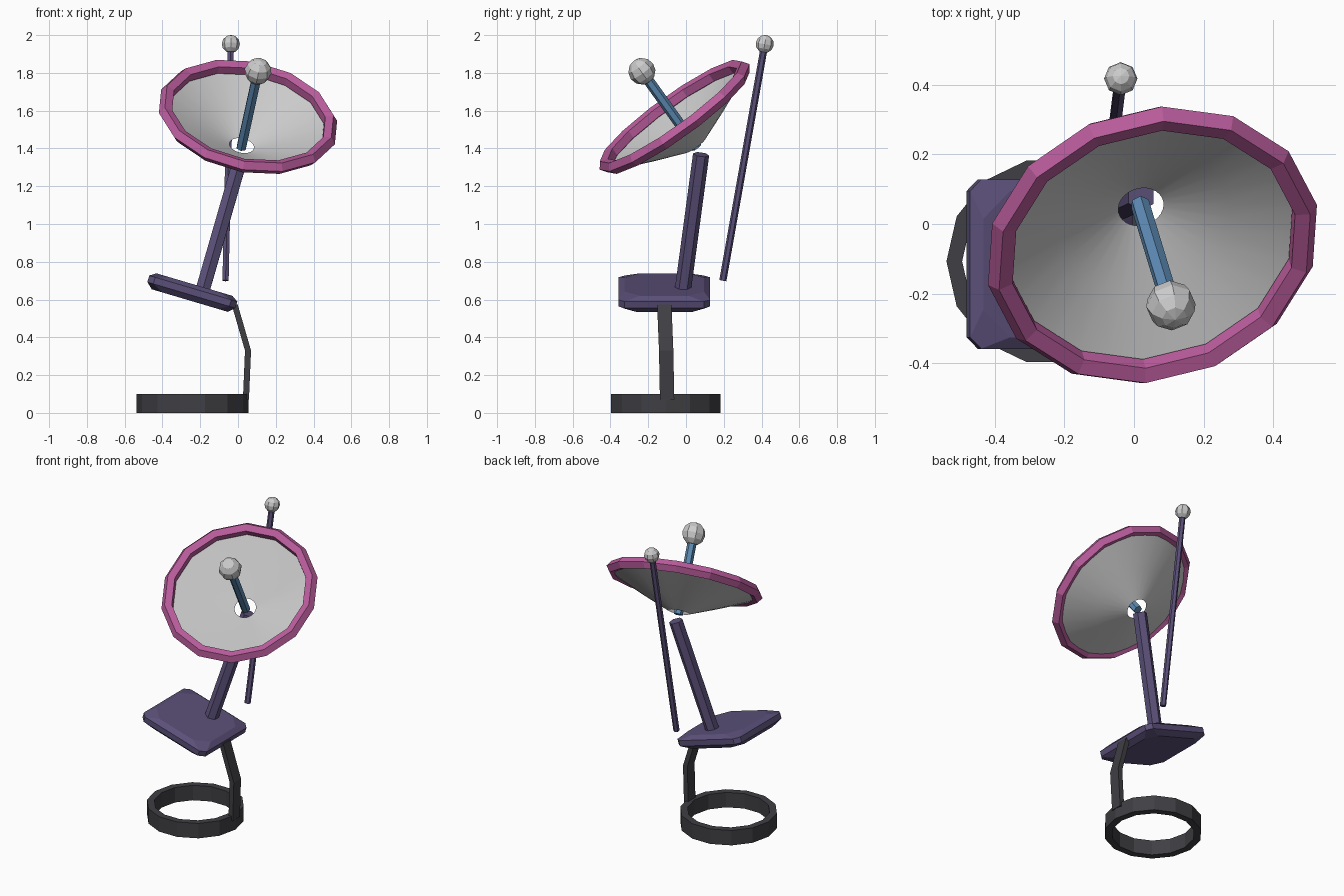
import bpy, bmesh
from math import pi, sin, cos, radians
from mathutils import Vector, Matrix

if "Cube" in bpy.data.objects:
    bpy.data.objects.remove(bpy.data.objects["Cube"])

Z = Vector((0, 0, 1))


def paint(name, rgb):
    m = bpy.data.materials.new(name)
    m.diffuse_color = (*rgb, 1)
    m.use_nodes = True
    m.node_tree.nodes["Principled BSDF"].inputs["Base Color"].default_value = m.diffuse_color
    return m


DARK = paint("dark", (0.05, 0.05, 0.058))
PURPLE = paint("purple", (0.105, 0.08, 0.19))
PINK = paint("pink", (0.5, 0.11, 0.34))
BLUE = paint("blue", (0.11, 0.26, 0.46))


def finish(name, bm, mat=None, smooth=False, matrix=Matrix(), closed=True):
    if closed:
        bmesh.ops.recalc_face_normals(bm, faces=bm.faces)
    me = bpy.data.meshes.new(name)
    bm.to_mesh(me)
    bm.free()
    ob = bpy.data.objects.new(name, me)
    bpy.context.collection.objects.link(ob)
    ob.matrix_world = matrix
    if mat:
        me.materials.append(mat)
    for p in me.polygons:
        p.use_smooth = smooth
    return ob


def loft(bm, rings, loop=False, caps=False):
    """Join equal-length closed rings of points with quads."""
    vs = [[bm.verts.new(p) for p in r] for r in rings]
    pairs = list(zip(vs, vs[1:])) + ([(vs[-1], vs[0])] if loop else [])
    for a, b in pairs:
        for i in range(len(a)):
            j = (i + 1) % len(a)
            bm.faces.new((a[i], a[j], b[j], b[i]))
    if caps:
        bm.faces.new(vs[0][::-1])
        bm.faces.new(vs[-1])


def lathe(name, profile, sides, mat=None, matrix=Matrix(), loop=True, smooth=False, phase=0):
    bm = bmesh.new()
    angles = [phase + 2 * pi * i / sides for i in range(sides)]
    loft(bm, [[(r * cos(a), r * sin(a), z) for a in angles] for r, z in profile], loop)
    return finish(name, bm, mat, smooth, matrix, closed=loop)


def aim(direction, at):
    return Matrix.Translation(at) @ Z.rotation_difference(direction).to_matrix().to_4x4()


def rod(name, a, b, r, mat, sides=6):
    a, b = Vector(a), Vector(b)
    bm = bmesh.new()
    bmesh.ops.create_cone(bm, cap_ends=True, segments=sides, radius1=r, radius2=r,
                          depth=(b - a).length)
    return finish(name, bm, mat, matrix=aim(b - a, (a + b) / 2))


def ball(name, at, r, direction):
    bm = bmesh.new()
    bmesh.ops.create_uvsphere(bm, u_segments=8, v_segments=6, radius=r)
    return finish(name, bm, matrix=aim(direction, at))


# Base ring
lathe("base_ring", [(0.297, 0), (0.297, 0.1), (0.252, 0.1), (0.252, 0)], 14, DARK,
      Matrix.Translation((-0.241, -0.107, 0)))

# Bent support arm
bm = bmesh.new()
path = [(0.042, -0.10, 0.07), (0.053, -0.105, 0.33), (-0.018, -0.115, 0.575)]
loft(bm, [[(x + sx * 0.016, y + sy * 0.038, z)
           for sx, sy in ((-1, -1), (1, -1), (1, 1), (-1, 1))] for x, y, z in path], caps=True)
finish("support_arm", bm, DARK)


# Tilted chamfered platform
def octagon(half, edge, z):
    quarter = [(half, -edge), (half, edge)]
    out = []
    for k in range(4):
        c, s = round(cos(k * pi / 2)), round(sin(k * pi / 2))
        out += [(c * x - s * y, s * x + c * y, z) for x, y in quarter]
    return out


bm = bmesh.new()
loft(bm, [octagon(0.21, 0.15, -0.044), octagon(0.243, 0.21, -0.014),
          octagon(0.243, 0.21, 0.022), octagon(0.21, 0.13, 0.044)], caps=True)
finish("platform", bm, PURPLE, matrix=Matrix.Translation((-0.243, -0.115, 0.637))
       @ Matrix.Rotation(radians(16.5), 4, 'Y'))

# Main post
rod("main_post", (-0.19, -0.018, 0.64), (0.02, 0.08, 1.368), 0.043, PURPLE)

# Dish with open centre, and its rim
n = Vector((0.175, -0.575, 0.80)).normalized()
centre = Vector((0.053, -0.06, 1.567))
frame = aim(n, centre)
lathe("dish", [(0.066, -0.19), (0.245, -0.112), (0.447, -0.018)], 28, None, frame,
      loop=False, smooth=True, phase=pi / 14)
lathe("dish_rim", [(0.448 + 0.038 * cos(k * 2 * pi / 5), 0.038 * sin(k * 2 * pi / 5))
                   for k in range(5)], 14, PINK, frame, phase=pi / 14)

# Feed pole and its knob
rod("feed_pole", centre - n * 0.205, centre + n * 0.29, 0.028, BLUE)
ball("feed_knob", centre + n * 0.302, 0.072, n)

# Thin antenna mast and its tip
low, tip = Vector((-0.066, 0.195, 0.70)), Vector((-0.038, 0.417, 1.953))
rod("antenna_mast", low, tip, 0.019, PURPLE)
ball("antenna_tip", tip, 0.048, tip - low)
